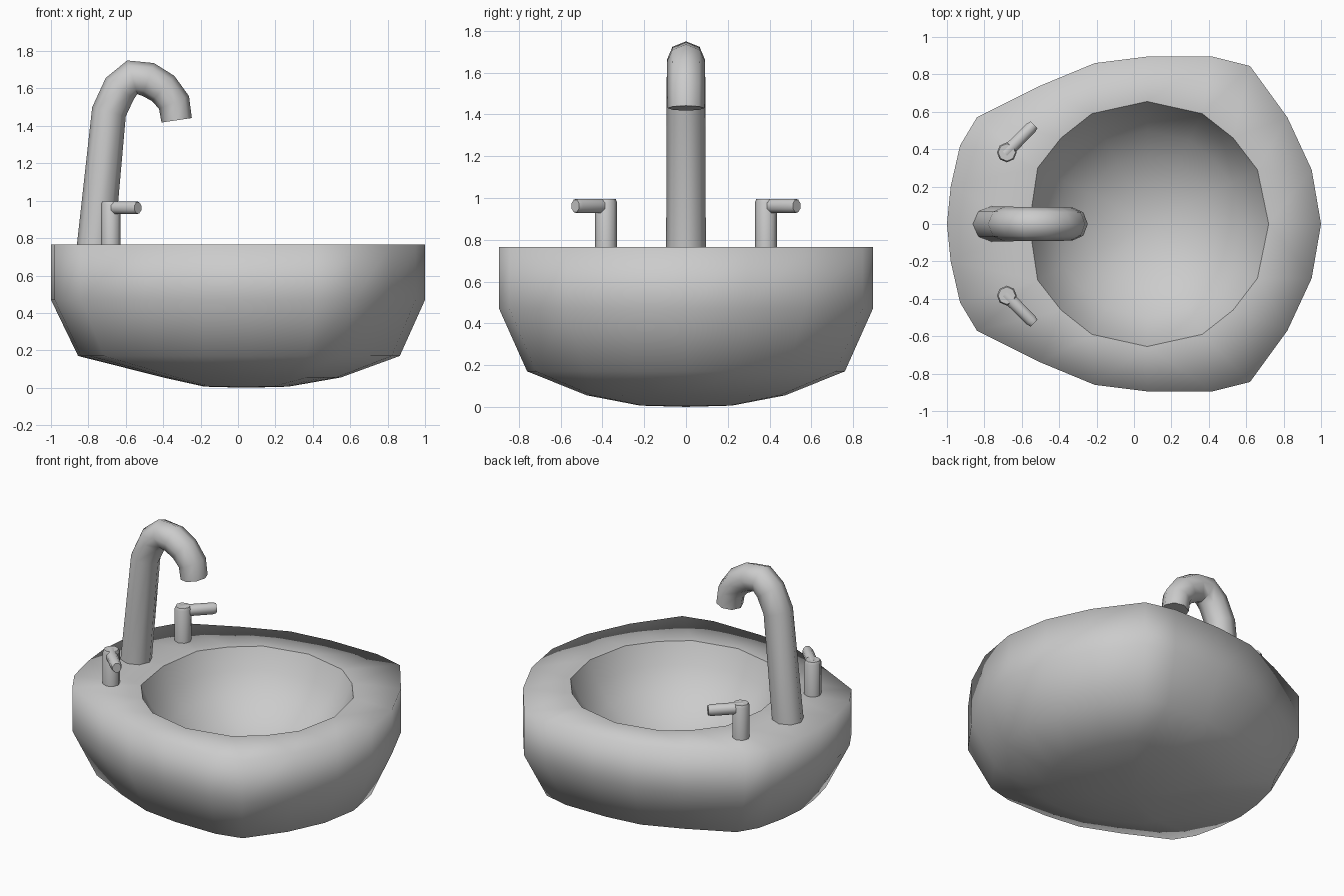
import bpy, bmesh, math
from mathutils import Vector

if "Cube" in bpy.data.objects:
    bpy.data.objects.remove(bpy.data.objects["Cube"])

grey = bpy.data.materials.new("ceramic_grey")
grey.diffuse_color = (0.6, 0.6, 0.6, 1)
grey.use_nodes = True
grey.node_tree.nodes["Principled BSDF"].inputs["Base Color"].default_value = grey.diffuse_color

RIM = 0.765


def finish(bm, name, sharp_angle=None):
    """Turn a bmesh into a smooth object, optionally with sharp edges by angle."""
    bmesh.ops.recalc_face_normals(bm, faces=bm.faces)
    for f in bm.faces:
        f.smooth = True
    if sharp_angle:
        for e in bm.edges:
            e.smooth = e.calc_face_angle(0) < math.radians(sharp_angle)
    me = bpy.data.meshes.new(name)
    bm.to_mesh(me)
    bm.free()
    me.materials.append(grey)
    ob = bpy.data.objects.new(name, me)
    bpy.context.collection.objects.link(ob)
    return ob


def mirrored(half):
    """Close a half outline (y >= 0, both ends on y = 0) by mirroring it."""
    return half + [(x, -y) for x, y in half[-2:0:-1]]


def skin(bm, rings):
    """Quads between consecutive rings of equal length."""
    for a, b in zip(rings, rings[1:]):
        n = len(a)
        for i in range(n):
            j = (i + 1) % n
            bm.faces.new((a[i], a[j], b[j], b[i]))


def fan(bm, ring, tip):
    v = bm.verts.new(tip)
    for i in range(len(ring)):
        bm.faces.new((ring[i], ring[(i + 1) % len(ring)], v))


# Basin: outer shell, flat deck and bowl
outline = mirrored([(-1, 0), (-.98, .2), (-.93, .42), (-.84, .57), (-.5, .74),
                    (-.21, .86), (.07, .895), (.42, .895), (.62, .845),
                    (.82, .57), (.95, .29), (1, 0)])
opening = mirrored([(-.56, 0), (-.515, .3), (-.39, .46), (-.225, .59),
                    (.07, .655), (.365, .59), (.53, .46), (.66, .29), (.72, 0)])
bm = bmesh.new()
# z, x scale, y scale, x shift
shell_levels = [(RIM, 1, 1, 0), (.47, 1, 1, 0), (.17, .86, .85, .005),
                (.055, .475, .53, .075), (.006, .225, .245, .045)]
shell = [[bm.verts.new((x * sx + dx, y * sy, z)) for x, y in outline]
         for z, sx, sy, dx in shell_levels]
skin(bm, shell)
fan(bm, shell[-1], (.045, 0, 0))

bowl_levels = [(RIM, 1), (.63, .91), (.51, .76), (.405, .55), (.335, .29)]
cx = .08
bowl = [[bm.verts.new((cx + (x - cx) * s, y * s, z)) for x, y in opening]
        for z, s in bowl_levels]
skin(bm, bowl)
fan(bm, bowl[-1], (cx, 0, .31))

rim_edges = []
for ring in (shell[0], bowl[0]):
    for i in range(len(ring)):
        rim_edges.append(bm.edges.get((ring[i], ring[(i + 1) % len(ring)])))
bmesh.ops.triangle_fill(bm, edges=rim_edges, use_beauty=True, use_dissolve=False)
for e in rim_edges[len(shell[0]):]:
    e.smooth = False
finish(bm, "basin")


def tube(bm, path, radii, sides=8, phase=0.0):
    """Capped tube along a path in a vertical plane; radii = (sideways, in plane)."""
    pts = [Vector(p) for p in path]
    flat = pts[-1] - pts[0]
    side = Vector((-flat.y, flat.x, 0)).normalized() if flat.xy.length > 1e-4 else Vector((0, 1, 0))
    rings = []
    for i, p in enumerate(pts):
        t = Vector()
        if i > 0:
            t += (p - pts[i - 1]).normalized()
        if i < len(pts) - 1:
            t += (pts[i + 1] - p).normalized()
        up = t.normalized().cross(side)
        rs, ru = radii[i]
        ring = []
        for k in range(sides):
            a = 2 * math.pi * k / sides + phase
            ring.append(bm.verts.new(p + side * rs * math.cos(a) + up * ru * math.sin(a)))
        rings.append(ring)
    skin(bm, rings)
    bm.faces.new(rings[0])
    bm.faces.new(rings[-1])


# Faucet: leaning pipe with a hooked spout
bm = bmesh.new()
spout = [(-.763, 0, RIM - .02), (-.69, 0, 1.475), (-.632, 0, 1.6), (-.565, 0, 1.66),
         (-.48, 0, 1.648), (-.4, 0, 1.6), (-.342, 0, 1.525), (-.328, 0, 1.43)]
tube(bm, spout, [(.095, .1), (.093, .093), (.092, .094), (.092, .094),
                 (.092, .093), (.09, .09), (.089, .087), (.088, .082)])
finish(bm, "faucet", 60)

# Handles: upright post with a boxy diagonal lever flush with its top
for label, s in (("left", -1), ("right", 1)):
    bm = bmesh.new()
    tube(bm, [(-.68, .383 * s, RIM - .02), (-.68, .383 * s, .98), (-.68, .383 * s, .996)],
         [(.053, .053), (.053, .053), (.046, .046)])
    tube(bm, [(-.69, .375 * s, .962), (-.64, .425 * s, .962), (-.55, .515 * s, .962),
              (-.535, .53 * s, .962)],
         [(.04, .037), (.036, .037), (.034, .037), (.028, .032)], phase=math.pi / 8)
    finish(bm, label + "_handle", 60)
